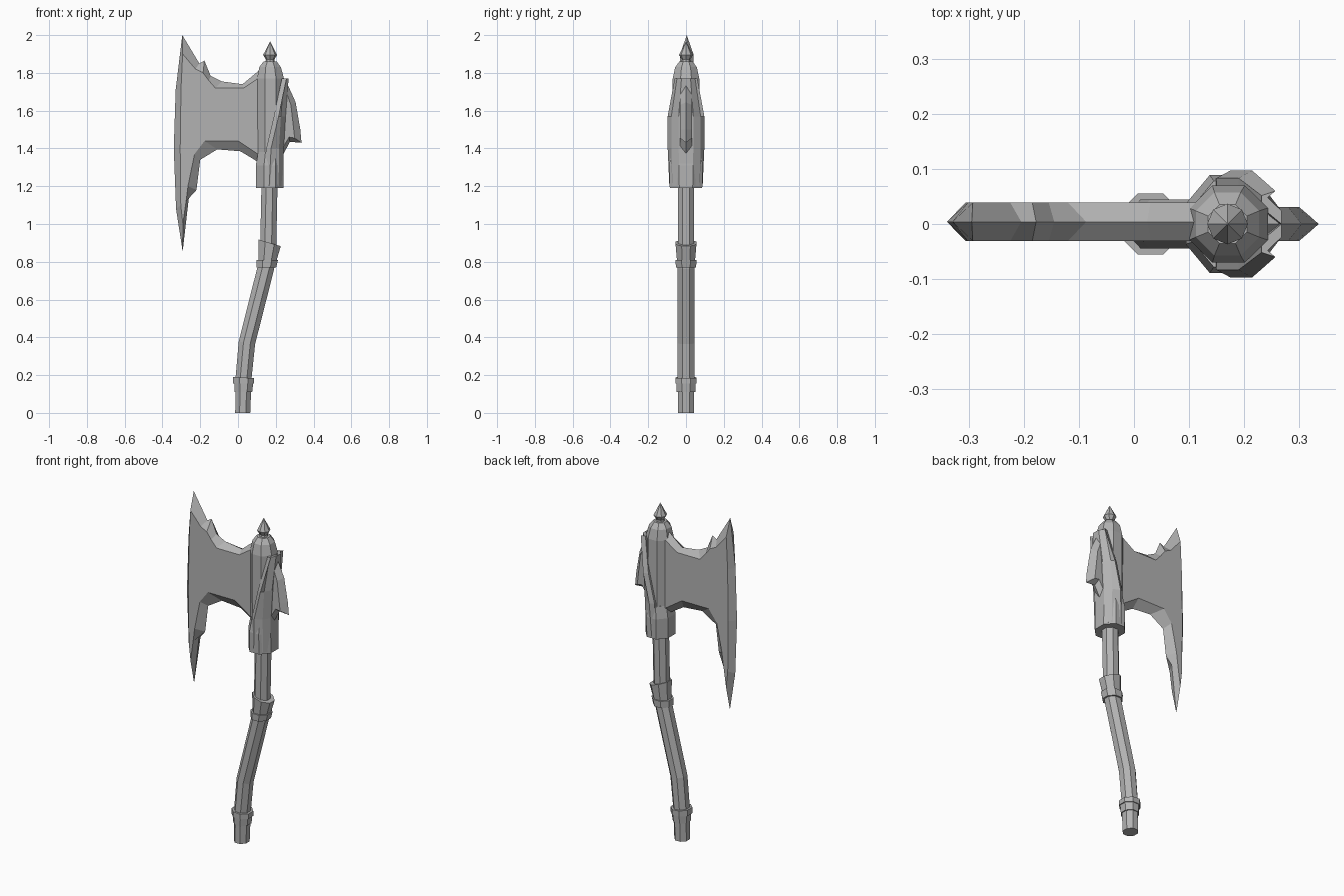
import bpy, bmesh
from math import cos, sin, pi, radians, tan

cube = bpy.data.objects.get("Cube")
if cube:
    bpy.data.objects.remove(cube, do_unlink=True)

grey = bpy.data.materials.new("plain grey")
grey.use_nodes = True
grey.diffuse_color = (0.45, 0.45, 0.45, 1)
grey.node_tree.nodes["Principled BSDF"].inputs["Base Color"].default_value = (0.45, 0.45, 0.45, 1)


def finish(name, bm):
    bmesh.ops.recalc_face_normals(bm, faces=bm.faces)
    mesh = bpy.data.meshes.new(name)
    bm.to_mesh(mesh)
    bm.free()
    mesh.materials.append(grey)
    obj = bpy.data.objects.new(name, mesh)
    bpy.context.collection.objects.link(obj)
    return obj


def loft(name, rings, turn=pi / 8, sides=8):
    """Stack of octagons: (centre x, height, x radius, y radius, slope along x)."""
    bm = bmesh.new()
    loops = []
    for x, z, rx, ry, slope in rings:
        loop = []
        for i in range(sides):
            a = turn + 2 * pi * i / sides
            dx = rx * cos(a)
            loop.append(bm.verts.new((x + dx, ry * sin(a), z + dx * slope)))
        loops.append(loop)
    for lo, hi in zip(loops, loops[1:]):
        for i in range(sides):
            j = (i + 1) % sides
            bm.faces.new((lo[i], lo[j], hi[j], hi[i]))
    bm.faces.new(loops[0])
    bm.faces.new(loops[-1])
    return finish(name, bm)


def ridged_plate(name, pairs, half, mid=0.0):
    """Plate with flat cheeks (inner outline) sloping to a centre ridge (outer outline)."""
    bm = bmesh.new()
    ridge = [bm.verts.new((p[0], mid, p[1])) for p in pairs]
    for side in (-1, 1):
        cheek = [bm.verts.new((p[2], mid + side * half, p[3])) for p in pairs]
        n = len(pairs)
        for i in range(n):
            j = (i + 1) % n
            bm.faces.new((ridge[i], ridge[j], cheek[j], cheek[i]))
        bm.faces.new(cheek)
    return finish(name, bm)


# Curved grip and straight upper shaft
loft("handle", [(.025, 0, .043, .046, 0), (.03, .19, .046, .048, 0),
                (.047, .37, .047, .048, -.15), (.148, .77, .047, .048, -.2),
                (.16, .89, .046, .046, 0), (.167, 1.22, .046, .046, 0)])

# Collars on the handle
loft("lower_collar", [(.029, .11, .05, .053, 0), (.03, .155, .054, .055, 0),
                      (.03, .155, .06, .06, 0), (.03, .187, .06, .06, -.06)])
loft("middle_collar", [(.15, .77, .056, .058, 0), (.155, .81, .062, .06, 0)])
loft("upper_collar", [(.157, .81, .052, .052, 0), (.168, .9, .063, .06, -.3)])

# Head socket with domed cap, lower sleeve and pointed finial
loft("socket", [(.172, 1.2, .073, .076, 0), (.172, 1.77, .077, .076, 0),
                (.17, 1.83, .062, .062, 0), (.17, 1.86, .038, .038, 0)])
loft("sleeve", [(.168, 1.19, .08, .093, 0), (.168, 1.31, .08, .096, 0),
                (.172, 1.38, .07, .085, 0)])
loft("finial", [(.17, 1.85, .027, .027, 0), (.17, 1.87, .022, .022, 0),
                (.17, 1.895, .037, .037, 0), (.17, 1.965, .001, .001, 0)], turn=0)

# Great blade: ridge outline x, z then cheek outline x, z
ridged_plate("blade", [
    (-.295, 2.0, -.293, 1.9), (-.205, 1.85, -.225, 1.82), (-.178, 1.865, -.185, 1.80),
    (-.145, 1.785, -.155, 1.76), (-.087, 1.755, -.12, 1.72), (.024, 1.74, .03, 1.72),
    (.12, 1.82, .12, 1.78), (.12, 1.32, .12, 1.36), (.013, 1.385, 0, 1.44),
    (-.11, 1.395, -.177, 1.44), (-.2, 1.34, -.23, 1.37), (-.22, 1.18, -.265, 1.2),
    (-.26, 1.14, -.275, 1.12), (-.293, .855, -.292, 1.0), (-.328, 1.08, -.303, 1.1),
    (-.34, 1.4, -.306, 1.4), (-.33, 1.71, -.302, 1.71)], .035, .004)

# Hooked rear spike
ridged_plate("rear_spike", [
    (.2, 1.76, .2, 1.74), (.262, 1.74, .255, 1.7), (.305, 1.645, .28, 1.63),
    (.33, 1.5, .295, 1.5), (.336, 1.43, .3, 1.455), (.275, 1.435, .27, 1.46),
    (.24, 1.37, .235, 1.4), (.2, 1.35, .2, 1.4)], .031)

# Raised straps that sweep from the sleeve up to the back of the socket:
# height, front edge x, back edge x, outward reach
for label, side in (("right", -1), ("left", 1)):
    bm = bmesh.new()
    loops = []
    for z, front, back, reach in ((1.2, .14, .24, .088), (1.4, .15, .242, .097),
                                  (1.57, .19, .252, .097), (1.77, .232, .268, .06)):
        outline = ((front, .03), (front, reach * .86), (front + .025, reach),
                   (back - .025, reach * .8), (back, reach * .4), (back, 0))
        loops.append([bm.verts.new((x, side * y, z)) for x, y in outline])
    for lo, hi in zip(loops, loops[1:]):
        for i in range(6):
            j = (i + 1) % 6
            bm.faces.new((lo[i], lo[j], hi[j], hi[i]))
    bm.faces.new(loops[0])
    bm.faces.new(loops[-1])
    finish(label + "_strap", bm)
